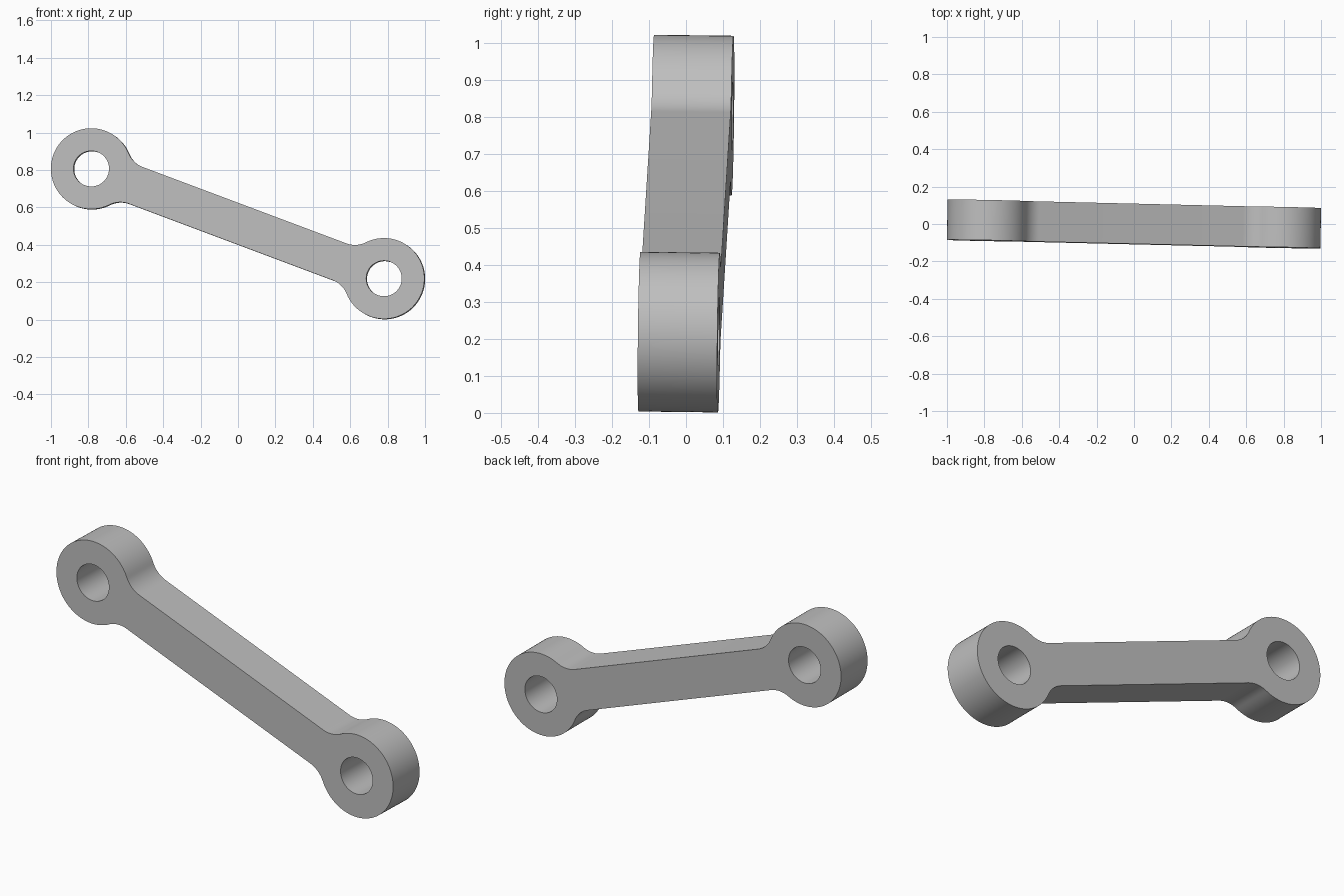
import bpy
import bmesh
from math import sin, cos, atan2, sqrt, pi
from mathutils import Matrix, Vector

cube = bpy.data.objects.get("Cube")
if cube:
    bpy.data.objects.remove(cube, do_unlink=True)

# Link dimensions
HALF_SPAN = 0.836     # centre to eye
EYE_R = 0.216
HOLE_R = 0.095
HALF_W = 0.105        # half width of the bar
FILLET = 0.13
DEPTH = 0.215


def arc(cx, cz, r, a0, a1, n):
    """n + 1 points along an arc in the link's own plane."""
    return [(cx + r * cos(a0 + (a1 - a0) * i / n),
             cz + r * sin(a0 + (a1 - a0) * i / n)) for i in range(n + 1)]


# Quarter outline: eye tip, round the eye, then the fillet into the bar
fz = HALF_W + FILLET
fx = sqrt((EYE_R + FILLET) ** 2 - fz ** 2)
turn = atan2(fz, -fx)
quarter = arc(HALF_SPAN, 0, EYE_R, 0, turn, 36)
quarter += arc(HALF_SPAN - fx, fz, FILLET, turn + pi, 1.5 * pi, 12)[1:]

# Mirror to the full closed outline
upper = quarter + [(-x, z) for x, z in reversed(quarter)]
outline = upper + [(x, -z) for x, z in reversed(upper[1:-1])]
holes = [arc(s * HALF_SPAN, 0, HOLE_R, 0, 2 * pi, 64)[:-1] for s in (-1, 1)]

# Fill the profile and extrude it through the thickness
bm = bmesh.new()
edges = []
for loop in [outline] + holes:
    verts = [bm.verts.new((x, -DEPTH / 2, z)) for x, z in loop]
    edges += [bm.edges.new((v, verts[i - 1])) for i, v in enumerate(verts)]
bmesh.ops.triangle_fill(bm, edges=edges, use_beauty=True, normal=(0, -1, 0))
extruded = bmesh.ops.extrude_face_region(bm, geom=bm.faces[:], use_keep_orig=True)
back = [g for g in extruded["geom"] if isinstance(g, bmesh.types.BMVert)]
bmesh.ops.translate(bm, verts=back, vec=(0, DEPTH, 0))
bmesh.ops.recalc_face_normals(bm, faces=bm.faces[:])
mesh = bpy.data.meshes.new("connecting_link")
bm.to_mesh(mesh)
bm.free()

# Grey metal
grey = bpy.data.materials.new("grey_metal")
grey.use_nodes = True
colour = (0.52, 0.52, 0.52, 1)
grey.diffuse_color = colour
grey.node_tree.nodes["Principled BSDF"].inputs["Base Color"].default_value = colour
mesh.materials.append(grey)

# Slope the link down to its left, with a slight twist off the front plane
link = bpy.data.objects.new("connecting_link", mesh)
bpy.context.collection.objects.link(link)
along = Vector((1.565, -0.037, -0.587)).normalized()
through = Vector((0.019, 1, -0.012))
through = (through - along * through.dot(along)).normalized()
up = along.cross(through)
turned = Matrix((along, through, up)).transposed().to_4x4()
link.matrix_world = Matrix.Translation((0, 0, 0.512)) @ turned

bpy.context.view_layer.objects.active = link
link.select_set(True)
bpy.ops.object.shade_smooth_by_angle(angle=pi / 6)
